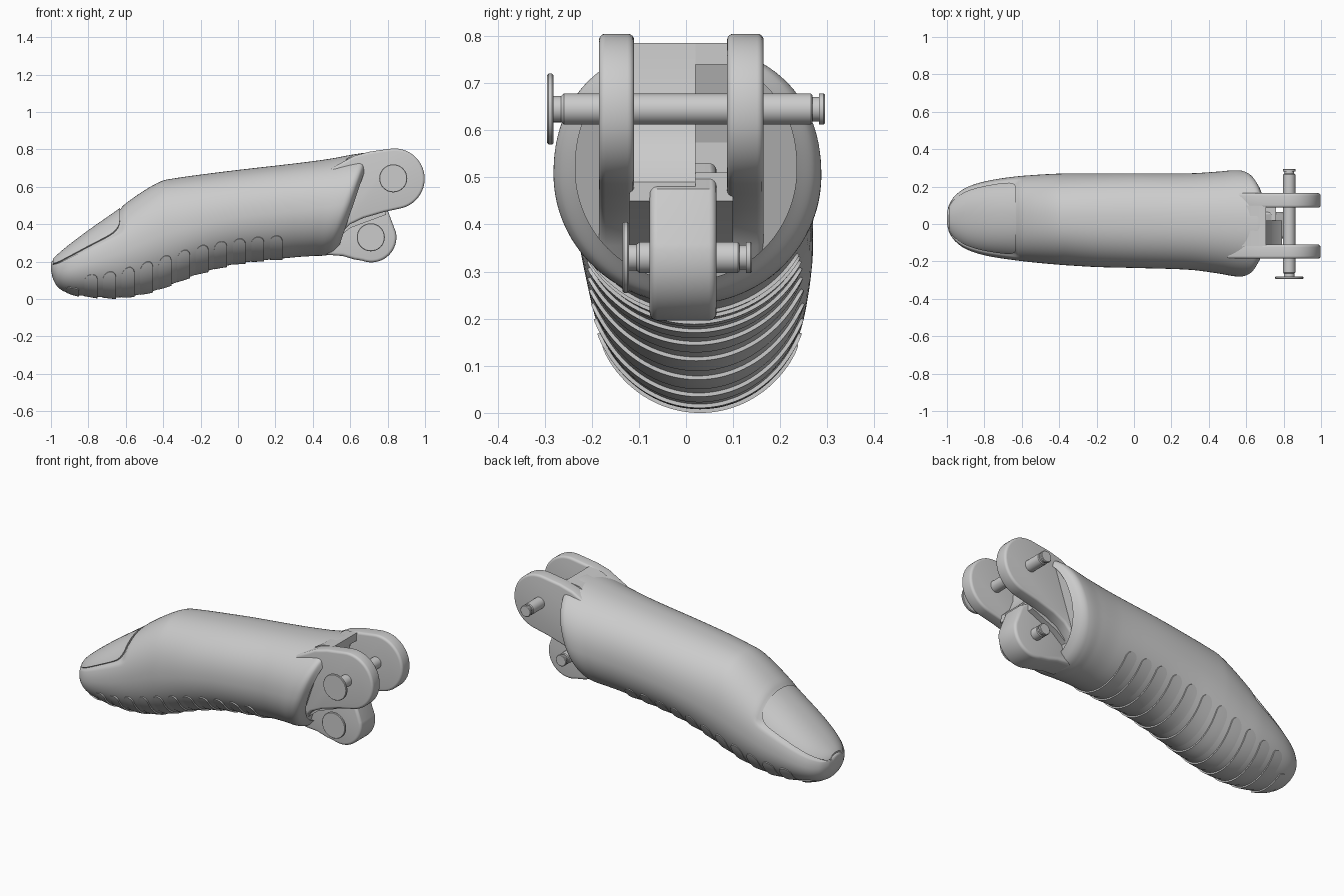
import bpy, bmesh
from math import sin, cos, pi, radians, sqrt, copysign

cube = bpy.data.objects.get("Cube")
if cube:
    bpy.data.objects.remove(cube)

grey = bpy.data.materials.new("light grey")
grey.use_nodes = True
GREY = (0.6, 0.6, 0.6, 1)
grey.diffuse_color = GREY
grey.node_tree.nodes["Principled BSDF"].inputs["Base Color"].default_value = GREY


def finish(name, bm, angle=35):
    """Turn a bmesh into a smooth-shaded object."""
    bmesh.ops.recalc_face_normals(bm, faces=bm.faces)
    me = bpy.data.meshes.new(name)
    bm.to_mesh(me)
    bm.free()
    me.materials.append(grey)
    ob = bpy.data.objects.new(name, me)
    bpy.context.collection.objects.link(ob)
    bpy.ops.object.select_all(action='DESELECT')
    ob.select_set(True)
    bpy.context.view_layer.objects.active = ob
    bpy.ops.object.shade_smooth_by_angle(angle=radians(angle))


# Finger sections: x, bottom z, top z, centre y, half width
SECTIONS = [
    (-1.0, .155, .195, .03, .03), (-.99, .11, .215, .03, .07),
    (-.96, .06, .245, .03, .118), (-.9, .03, .295, .03, .163),
    (-.8, .015, .37, .03, .197), (-.65, .008, .475, .03, .222),
    (-.52, .025, .568, .028, .235), (-.41, .057, .63, .026, .243),
    (-.34, .085, .645, .024, .246),
    (-.2, .139, .665, .02, .25), (0, .19, .69, .018, .253),
    (.3, .222, .725, .013, .258), (.45, .23, .75, .008, .272),
    (.555, .233, .778, .003, .284), (.59, .245, .777, 0, .272),
    (.615, .28, .755, 0, .235)]


def section(x):
    """Smoothly interpolated section at x."""
    i = 0
    while i < len(SECTIONS) - 2 and x > SECTIONS[i + 1][0]:
        i += 1
    a, b = SECTIONS[i], SECTIONS[i + 1]
    p, q = SECTIONS[max(i - 1, 0)], SECTIONS[min(i + 2, len(SECTIONS) - 1)]
    h = b[0] - a[0]
    t = (x - a[0]) / h
    out = []
    for k in range(1, 5):
        m0 = (b[k] - p[k]) / (b[0] - p[0]) * h
        m1 = (q[k] - a[k]) / (q[0] - a[0]) * h
        out.append((2*t**3 - 3*t*t + 1) * a[k] + (t**3 - 2*t*t + t) * m0
                   + (3*t*t - 2*t**3) * b[k] + (t**3 - t*t) * m1)
    return out


def smooth(a, b, v):
    t = min(max((v - a) / (b - a), 0), 1)
    return t * t * (3 - 2 * t)


def skin(x, ang, off=0.0):
    """Point on the finger surface; the rear end leans back."""
    zb, zt, yc, hw = section(x)
    c, s = cos(ang), sin(ang)
    power = .9 if s > 0 else 1
    y = yc + (hw + off) * copysign(abs(c) ** power, c)
    z = (zb + zt) / 2 + ((zt - zb) / 2 + off) * copysign(abs(s) ** power, s)
    t = min(max((x - .2) / .35, 0), 1)
    return (x + .34 * t * t * (z - .5), y, z)


def nail_bed(x, ang):
    """Depth of the recess that the nail sits in."""
    across = smooth(radians(68), radians(62), abs(ang - pi / 2))
    return -.014 * across * smooth(-.612, -.63, x) * smooth(-1, -.985, x)


# Finger body
bm = bmesh.new()
N = 120
xs = []
for a, b in zip(SECTIONS, SECTIONS[1:]):
    xs += [a[0] + (b[0] - a[0]) * k / 8 for k in range(8)]
xs.append(SECTIONS[-1][0])
rings = [[bm.verts.new(skin(x, a, nail_bed(x, a)))
          for a in (2 * pi * k / N for k in range(N))] for x in xs]
for r, s in zip(rings, rings[1:]):
    for k in range(N):
        bm.faces.new((r[k], r[(k + 1) % N], s[(k + 1) % N], s[k]))
bm.faces.new(rings[0])
# Shallow scoop in the rear face
cap = bm.faces.new(rings[-1])
bmesh.ops.inset_region(bm, faces=[cap], thickness=.06)
bmesh.ops.translate(bm, verts=cap.verts, vec=(-.02, 0, 0))
finish("finger_body", bm, 50)


def patch(name, x0, x1, mid, span, shape, low, high):
    """Raised panel that follows the finger skin, with a skirt round its edge."""
    bm = bmesh.new()
    nu, nv = 20, 40
    us = [-1] + [-cos(pi * k / nu) for k in range(nu + 1)] + [1]
    vs = [-1] + [-1 + 2 * k / nv for k in range(nv + 1)] + [1]
    grid = []
    for i, u in enumerate(us):
        row = []
        for j, v in enumerate(vs):
            edge = i in (0, len(us) - 1) or j in (0, len(vs) - 1)
            off = -.02 if edge else low + (high - low) * (u + 1) / 2
            ang = mid + v * span * shape(u)
            row.append(bm.verts.new(skin((x0 + x1) / 2 + u * (x1 - x0) / 2, ang, off)))
        grid.append(row)
    for a, b in zip(grid, grid[1:]):
        for j in range(len(vs) - 1):
            bm.faces.new((a[j], a[j + 1], b[j + 1], b[j]))
    finish(name, bm, 35)


# Fingernail, with rounded rear corners
patch("fingernail", -.99, -.632, pi / 2, radians(61),
      lambda u: 1 - (.25 * (1 - sqrt(max(0, 1 - u ** 8))) if u > 0 else 0), -.002, -.002)

# Grip ridges under the finger, rounded at both ends
for i in range(12):
    x = -.885 + i * .099
    patch("grip_ridge_%d" % (i + 1), x - .034, x + .034, -pi / 2,
          radians(70 - i * .9) * (.6 if i == 0 else 1),
          lambda u: 1 - .14 * (1 - sqrt(max(0, 1 - u * u))), .002, .008)


def arc(cx, cz, r, a0, a1, n=24):
    return [(cx + r * cos(radians(a0 + (a1 - a0) * k / n)),
             cz + r * sin(radians(a0 + (a1 - a0) * k / n))) for k in range(n + 1)]


def plate(name, pts, y0, y1, bevel):
    """Extrude a side profile across y and round its edges."""
    bm = bmesh.new()
    f = bm.faces.new([bm.verts.new((x, y0, z)) for x, z in pts])
    ext = bmesh.ops.extrude_face_region(bm, geom=[f])
    moved = [g for g in ext['geom'] if isinstance(g, bmesh.types.BMVert)]
    bmesh.ops.translate(bm, verts=moved, vec=(0, y1 - y0, 0))
    bmesh.ops.recalc_face_normals(bm, faces=bm.faces)
    if bevel:
        edges = [e for e in bm.edges if e.calc_face_angle(0) > radians(50)]
        bmesh.ops.bevel(bm, geom=edges, offset=bevel, segments=4, profile=.5,
                        affect='EDGES', clamp_overlap=True)
    finish(name, bm, 35)


# Fork arms, running back into the finger
arm = arc(.836, .643, .162, -75, 100) + [
    (.7, .787), (.62, .765), (.5, .7), (.45, .55), (.45, .32), (.52, .3),
    (.555, .355), (.6, .4), (.67, .433), (.78, .465)]
plate("fork_arm_right", arm, -.185, -.11, .014)
plate("fork_arm_left", arm, .087, .165, .014)

# Web between the arms, with a slot on the left half
plate("fork_web", [(.5, .3), (.6, .38), (.79, .45), (.79, .49), (.74, .54), (.715, .6),
                   (.705, .785), (.62, .772), (.5, .7)], -.12, .02, 0)
plate("fork_web_slot_side", [(.5, .3), (.6, .38), (.76, .45), (.76, .51), (.62, .51),
                             (.62, .74), (.705, .74), (.705, .785), (.62, .772), (.5, .7)],
      .02, .1, 0)

# Lower hinge lug
plate("hinge_lug", arc(.713, .33, .134, -110, 12) + [
    (.8, .475), (.7, .53), (.5, .5), (.42, .3), (.48, .236), (.56, .23), (.62, .212)],
    -.077, .065, .016)


def pin(name, x, z, stations):
    """Turned pin along y from (y, radius) stations."""
    bm = bmesh.new()
    n = 32
    rows = [[bm.verts.new((x + r * cos(2 * pi * k / n), y, z + r * sin(2 * pi * k / n)))
             for k in range(n)] for y, r in stations]
    for a, b in zip(rows, rows[1:]):
        for k in range(n):
            bm.faces.new((a[k], a[(k + 1) % n], b[(k + 1) % n], b[k]))
    bm.faces.new(rows[0])
    bm.faces.new(rows[-1])
    finish(name, bm, 35)


def pin_profile(y0, y1):
    return [(y0, .072), (y0 + .003, .075), (y0 + .011, .075), (y0 + .014, .072),
            (y0 + .014, .028), (y0 + .03, .028), (y0 + .036, .033),
            (y1 - .03, .033), (y1 - .026, .029), (y1 - .026, .026),
            (y1 - .013, .026), (y1 - .013, .033), (y1 - .003, .033), (y1, .03)]


# Hinge pins with flat heads on the front
pin("upper_pin", .83, .645, pin_profile(-.295, .295))
pin("lower_pin", .71, .33, pin_profile(-.135, .14))
